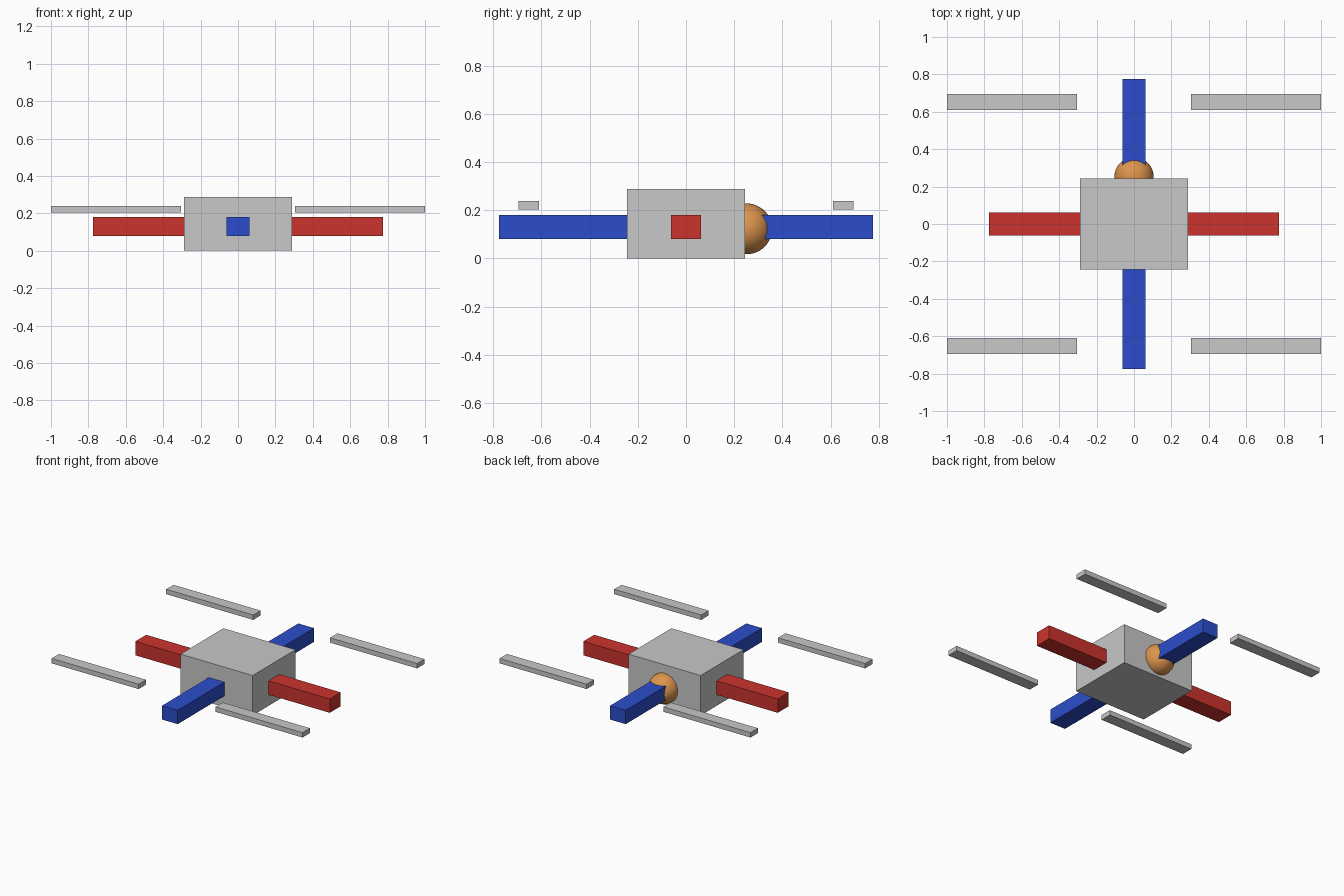
import bpy
import bmesh
from mathutils import Matrix

if "Cube" in bpy.data.objects:
    bpy.data.objects.remove(bpy.data.objects["Cube"])


def material(name, rgb):
    m = bpy.data.materials.new(name)
    m.diffuse_color = (*rgb, 1.0)
    m.use_nodes = True
    m.node_tree.nodes["Principled BSDF"].inputs["Base Color"].default_value = m.diffuse_color
    return m


GREY = material("light_grey", (0.58, 0.58, 0.58))
RED = material("red", (0.60, 0.033, 0.026))
BLUE = material("blue", (0.024, 0.076, 0.60))
ORANGE = material("orange", (0.72, 0.30, 0.075))


def finish(name, bm, mat):
    mesh = bpy.data.meshes.new(name)
    bm.to_mesh(mesh)
    bm.free()
    mesh.materials.append(mat)
    obj = bpy.data.objects.new(name, mesh)
    bpy.context.collection.objects.link(obj)
    return obj


def box(name, centre, size, mat):
    bm = bmesh.new()
    bmesh.ops.create_cube(bm, size=1.0, matrix=Matrix.Translation(centre) @ Matrix.Diagonal((*size, 1.0)))
    return finish(name, bm, mat)


# Central body
box("body", (0, 0, 0.144), (0.575, 0.488, 0.288), GREY)

# Crossed arms running through the body
box("side_arms", (0, 0, 0.13), (1.55, 0.124, 0.10), RED)
box("lengthwise_arms", (0, 0, 0.13), (0.124, 1.55, 0.10), BLUE)

# Four rotor blades, one at each corner
for sx, side in ((-1, "left"), (1, "right")):
    for sy, end in ((-1, "front"), (1, "back")):
        box(f"{end}_{side}_rotor_blade", (sx * 0.653, sy * 0.652, 0.221), (0.694, 0.084, 0.035), GREY)

# Round dome on the back of the body
bm = bmesh.new()
bmesh.ops.create_uvsphere(bm, u_segments=48, v_segments=24, radius=0.105,
                          matrix=Matrix.Translation((0, 0.252, 0.123)))
for f in bm.faces:
    f.smooth = True
finish("back_dome", bm, ORANGE)
